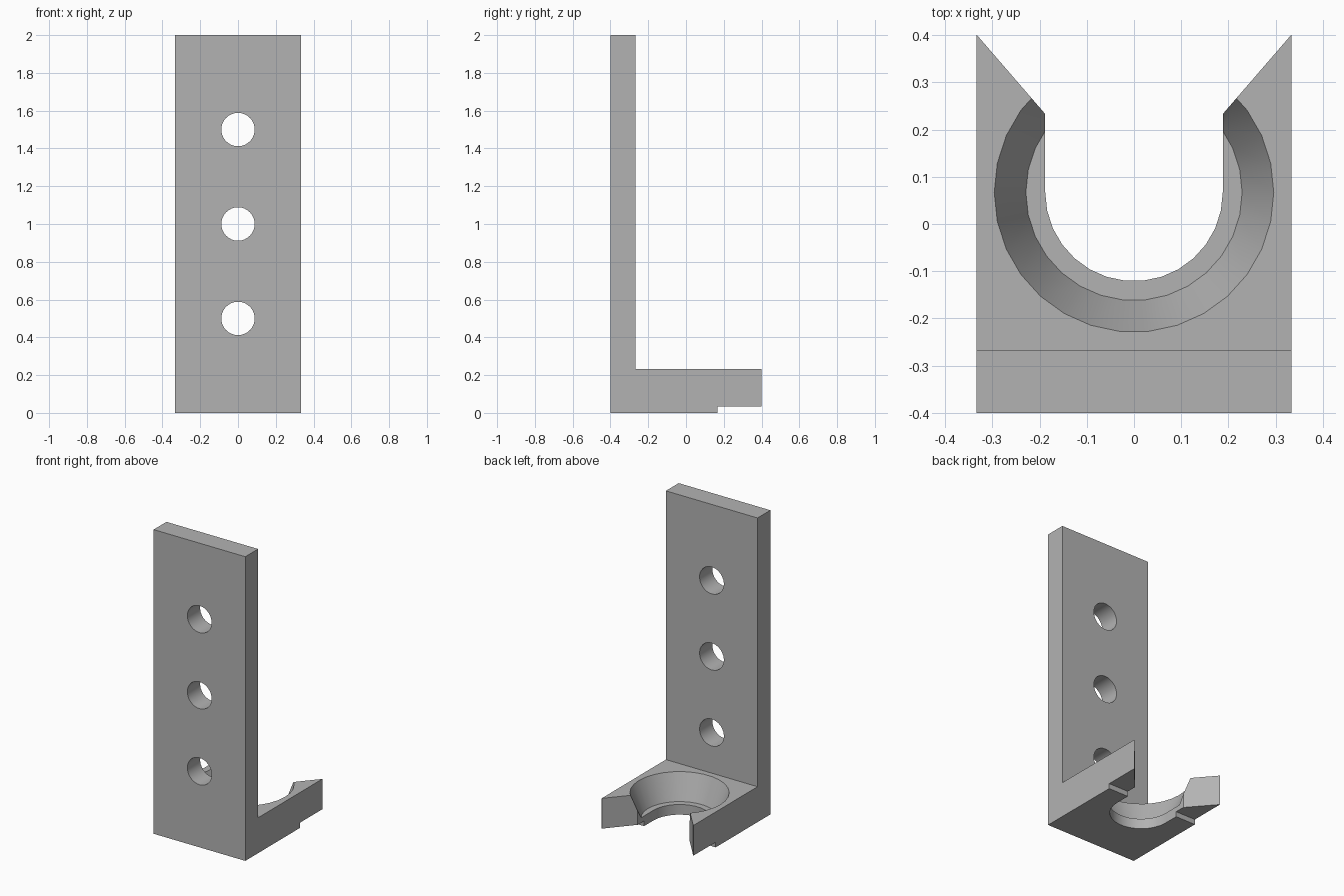
import bpy, bmesh, math
from mathutils import Vector

if "Cube" in bpy.data.objects:
    bpy.data.objects.remove(bpy.data.objects["Cube"], do_unlink=True)

grey = bpy.data.materials.new("plain grey")
grey.use_nodes = True
grey.diffuse_color = (0.45, 0.45, 0.45, 1)
grey.node_tree.nodes["Principled BSDF"].inputs["Base Color"].default_value = (0.45, 0.45, 0.45, 1)

SIDES = 30
HALF_W = 1 / 3
CUP_Y = 0.067
SLOT_R = 0.188
SHELF_TOP = 0.233


def prism(name, points, direction):
    """Extrude a closed outline along a direction."""
    bm = bmesh.new()
    face = bm.faces.new([bm.verts.new(p) for p in points])
    out = bmesh.ops.extrude_face_region(bm, geom=[face])
    moved = [g for g in out["geom"] if isinstance(g, bmesh.types.BMVert)]
    bmesh.ops.translate(bm, verts=moved, vec=Vector(direction))
    bmesh.ops.recalc_face_normals(bm, faces=bm.faces)
    mesh = bpy.data.meshes.new(name)
    bm.to_mesh(mesh)
    bm.free()
    mesh.materials.append(grey)
    obj = bpy.data.objects.new(name, mesh)
    bpy.context.collection.objects.link(obj)
    return obj


def cone(name, r1, r2, depth, location, rotation=(0, 0, 0)):
    bpy.ops.mesh.primitive_cone_add(vertices=SIDES, radius1=r1, radius2=r2, depth=depth,
                                    location=location, rotation=rotation)
    obj = bpy.context.object
    obj.name = name
    obj.data.materials.append(grey)
    return obj


# L-shaped bracket with the stepped underside
profile = [(-0.4, 0), (0.167, 0), (0.167, 0.034), (0.4, 0.034),
           (0.4, SHELF_TOP), (-0.267, SHELF_TOP), (-0.267, 2), (-0.4, 2)]
bracket = prism("bracket", [(-HALF_W, y, z) for y, z in profile], (2 * HALF_W, 0, 0))

# Open slot: round bottom, straight sides, flared mouth
mouth = [(SLOT_R, 0.233), (0.3325, 0.4), (0.419, 0.5)]
arc = [(SLOT_R * math.cos(a), CUP_Y + SLOT_R * math.sin(a))
       for a in (math.pi + math.tau * i / SIDES for i in range(SIDES // 2 + 1))]
outline = arc + mouth + [(-x, y) for x, y in reversed(mouth)]
cutters = [prism("slot_cutter", [(x, y, -0.1) for x, y in outline], (0, 0, 0.6))]

# Conical seat, extended above the shelf at the same slope
seat_z, r_low, r_top = 0.067, 0.229, 0.296
slope = (r_top - r_low) / (SHELF_TOP - seat_z)
depth = 0.2
seat = cone("seat_cutter", r_low, r_low + slope * depth, depth, (0, CUP_Y, seat_z + depth / 2))
# Turn so that a corner lies on the x axis
seat.rotation_euler.z = math.pi / 2
cutters.append(seat)

# Three screw holes through the upright plate
for z in (0.5, 1.0, 1.5):
    cutters.append(cone("hole_cutter", 0.0885, 0.0885, 0.3, (0, -0.333, z), (math.pi / 2, 0, 0)))

# Cut the bracket and tidy up
bpy.context.view_layer.objects.active = bracket
for cutter in cutters:
    cutter.hide_render = True
    cut = bracket.modifiers.new(cutter.name, "BOOLEAN")
    cut.operation = "DIFFERENCE"
    cut.solver = "EXACT"
    cut.object = cutter
    bpy.ops.object.modifier_apply(modifier=cut.name)
    bpy.data.objects.remove(cutter, do_unlink=True)

bpy.ops.object.select_all(action="DESELECT")
bracket.select_set(True)
bpy.ops.object.shade_smooth_by_angle(angle=math.radians(30))
